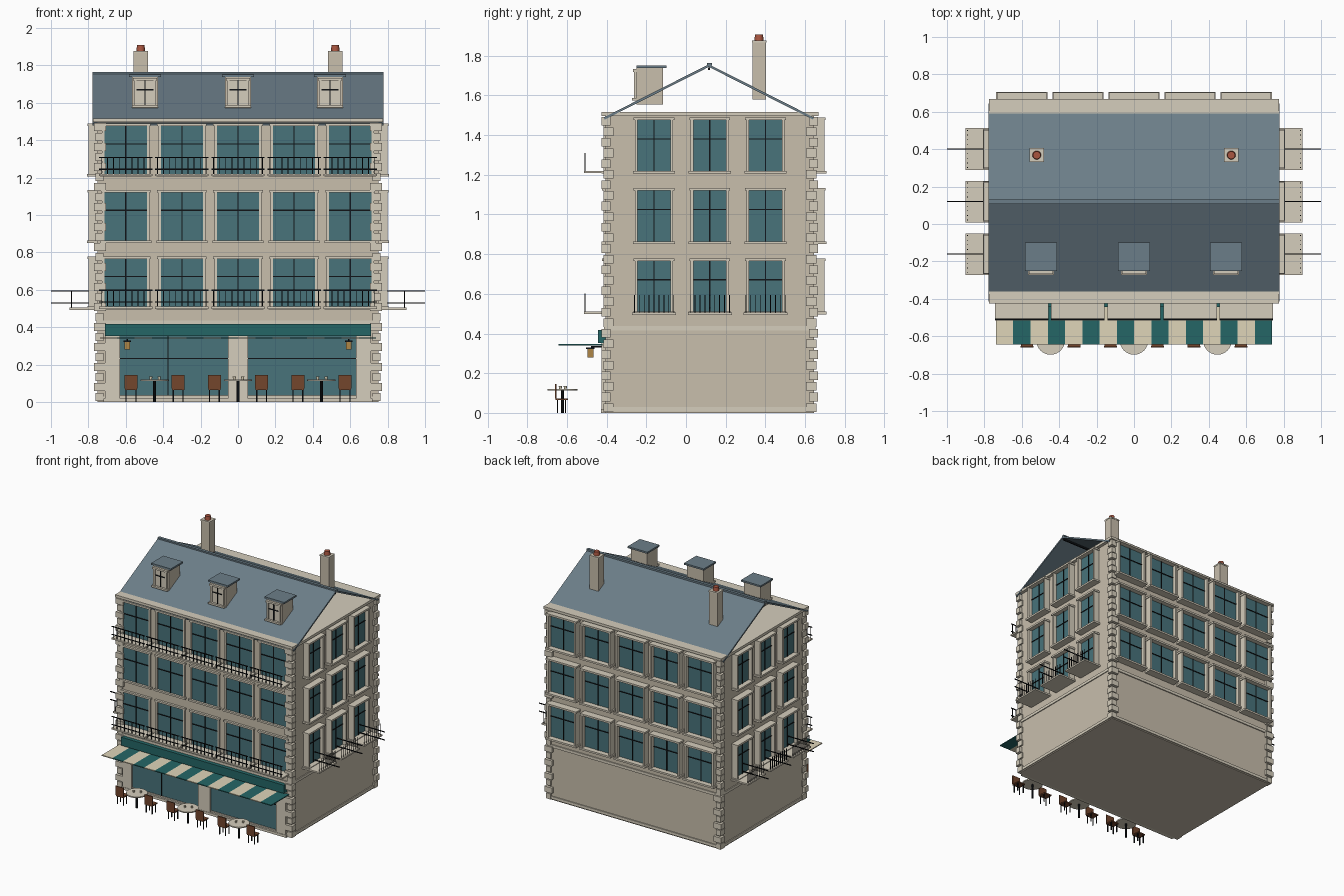
import bpy, bmesh, math
from mathutils import Matrix, Vector

if "Cube" in bpy.data.objects:
    bpy.data.objects.remove(bpy.data.objects["Cube"])

COL = {
    "stone": (0.78, 0.74, 0.67), "trim": (0.83, 0.80, 0.73), "glass": (0.29, 0.45, 0.48),
    "iron": (0.09, 0.10, 0.11), "slate": (0.42, 0.49, 0.53), "green": (0.16, 0.40, 0.40),
    "cream": (0.87, 0.83, 0.72), "wood": (0.45, 0.28, 0.19), "brass": (0.68, 0.52, 0.28),
    "clay": (0.66, 0.34, 0.26),
}
MATS = {}
for k, c in COL.items():
    MATS[k] = bpy.data.materials.new(k)
    MATS[k].diffuse_color = (*[v ** 2.2 for v in c], 1)

parts = {}
ID = Matrix.Identity(4)


def part(name, mat):
    return parts.setdefault(name, (bmesh.new(), mat))[0]


def box(name, mat, x, y, z, M=ID):
    """Box from (min, max) pairs, in the local frame M."""
    c = Vector([(a + b) / 2 for a, b in (x, y, z)])
    s = [b - a for a, b in (x, y, z)] + [1]
    bmesh.ops.create_cube(part(name, mat), size=1,
                          matrix=M @ Matrix.Translation(c) @ Matrix.Diagonal(s))


def rod(name, mat, x, y, z0, z1, r, r2=None, n=20):
    bmesh.ops.create_cone(part(name, mat), cap_ends=True, segments=n, radius1=r,
                          radius2=r if r2 is None else r2, depth=z1 - z0,
                          matrix=Matrix.Translation((x, y, (z0 + z1) / 2)))


# Facade frames: local x runs along the wall, local -y points outwards
CY = 0.12


def face(x, y, deg):
    return Matrix.Translation((x, y, 0)) @ Matrix.Rotation(math.radians(deg), 4, 'Z')


FRONT, BACK = face(0, -0.405, 0), face(0, 0.645, 180)
RIGHT, LEFT = face(0.75, CY, 90), face(-0.75, CY, -90)


def window(M, u, z, w, h, d, pre=""):
    """Glazed opening with surround, sill, lintel and bars; d is the surround depth."""
    a, b, t = u - w / 2, u + w / 2, 0.014
    g = d * 0.4
    box(pre + "window_glass", "glass" if not pre else "trim", (a, b), (-g, 0.01), (z, z + h), M)
    for p, q in ((a - t, a), (b, b + t)):
        box(pre + "window_jamb", "trim", (p, q), (-d, 0.01), (z, z + h), M)
    box(pre + "window_lintel", "trim", (a - t - .006, b + t + .006), (-d - .006, .01), (z + h, z + h + t), M)
    box(pre + "window_sill", "trim", (a - t - .01, b + t + .01), (-d - .01, .01), (z - t, z), M)
    box(pre + "window_bars", "iron", (u - .003, u + .003), (-g - .005, 0), (z, z + h), M)
    zb = z + h * 0.63
    box(pre + "window_bars", "iron", (a, b), (-g - .005, 0), (zb - .003, zb + .003), M)


def balcony(M, u, z, w, out, turned=False):
    """Slab with rails; the side balconies carry rails turned square to the wall."""
    a, b = u - w / 2, u + w / 2
    box("balcony_slab", "trim", (a, b), (-out, 0.01), (z - .012, z), M)
    y = -out + .006 if not turned else -0.14
    for zr in (z + .025, z + .088):
        if turned:
            box("balcony_rail", "iron", (u - .003, u + .003), (y - .11, y + .11), (zr - .003, zr + .003), M)
        else:
            box("balcony_rail", "iron", (a, b), (y - .003, y + .003), (zr - .003, zr + .003), M)
    for i in range(9):
        p = a + .012 + (w - .024) * i / 8
        box("balcony_baluster", "iron", (p - .002, p + .002), (y - .002, y + .002), (z, z + .088), M)


# Main block, plinth, floor band and cornice
box("main_block", "stone", (-.75, .75), (-.405, .645), (0, 1.5))
box("plinth", "trim", (-.757, .757), (-.413, .653), (.008, .03))
box("floor_band", "trim", (-.757, .757), (-.413, .653), (.415, .437))
box("cornice", "trim", (-.775, .775), (-.425, .668), (1.497, 1.517))

# Quoins up the four corners, long and short in turn
N = 28
for i in range(N):
    z0 = 1.497 * i / N
    lx, ly, o = (.06, .045, .02) if i % 2 else (.045, .06, .012)
    for sx in (-1, 1):
        for sy in (-1, 1):
            xs = sorted((sx * (.75 + o), sx * (.75 - lx + .015)))
            ys = sorted((CY + sy * (.525 + o), CY + sy * (.525 - ly + .02)))
            box("quoin", "trim", xs, ys, (z0 + .005, z0 + 1.497 / N - .005))

# Windows on three upper floors, all sides
for k in range(3):
    z = 0.51 + 0.355 * k
    for i in range(-2, 3):
        window(FRONT, i * .3, z, .225, .255, .012)
        window(BACK, i * .3, z, .225, .255, .052)
        if k != 1:
            balcony(FRONT, i * .3, z, .285, .11)
    for i in range(-1, 2):
        for M in (RIGHT, LEFT):
            window(M, i * .281, z, .165, .255, .048)
            if k == 0:
                balcony(M, i * .281, z - .005, .222, .15, True)

# Thin roof slopes, open at the gables, and the ridge
run, rise = .53, .268
ang, ln = math.atan2(rise, run), math.hypot(run, rise)
for s, nm in ((1, "front_roof_slope"), (-1, "back_roof_slope")):
    M = Matrix.Translation((0, CY - .005, 1.757)) @ Matrix.Rotation(s * ang, 4, 'X')
    box(nm, "slate", (-.777, .777), (-ln, 0) if s > 0 else (0, ln), (-.012, 0), M)
box("ridge_cap", "slate", (-.777, .777), (CY - .013, CY + .01), (1.75, 1.764))
box("ridge_beam", "iron", (-.77, .77), (CY - .01, CY), (1.728, 1.742))

# Dormers
for x in (-.497, 0, .492):
    box("dormer_body", "stone", (x - .07, x + .07), (-.25, -.115), (1.555, 1.737))
    box("dormer_roof", "slate", (x - .086, x + .086), (-.25, -.098), (1.737, 1.75))
    window(face(x, -.25, 0), 0, 1.588, .09, .13, .012, "dormer_")

# Chimneys with pots
for x in (-.52, .52):
    box("chimney", "stone", (x - .038, x + .038), (.335, .402), (1.58, 1.87))
    box("chimney_cap", "trim", (x - .04, x + .04), (.332, .405), (1.868, 1.878))
    rod("chimney_pot", "clay", x, .368, 1.87, 1.908, .024, .02)

# Shop front: panes, piers, sign board
for s in (-1, 1):
    box("shop_window", "glass", sorted((s * .053, s * .63)), (-.415, -.39), (.035, .352))
    box("shop_pier", "trim", sorted((s * .63, s * .71)), (-.425, -.39), (.02, .352))
    box("shop_bars", "iron", sorted((s * .053, s * .63)), (-.42, -.40), (.229, .235))
    # Wall lanterns
    x = s * .592
    box("lantern", "brass", (x - .015, x + .015), (-.497, -.467), (.28, .322))
    box("lantern_cap", "iron", (x - .021, x + .021), (-.503, -.461), (.322, .33))
    box("lantern_bracket", "iron", (x - .004, x + .004), (-.48, -.41), (.33, .336))
box("shop_bars", "iron", (-.378, -.372), (-.42, -.40), (.035, .352))
box("centre_pier", "trim", (-.053, .053), (-.425, -.39), (.02, .352))
box("door_step", "trim", (-.72, .72), (-.428, -.40), (0, .02))
box("sign_board", "green", (-.71, .71), (-.443, -.40), (.353, .418))

# Flat striped awning
for i in range(16):
    x = -.738 + i * .0923
    box("awning_%s_stripe" % ("green" if i % 2 else "cream"), "green" if i % 2 else "cream",
        (x, x + .0923), (-.643, -.42), (.339, .346))

# Cafe tables, cups and chairs
for tx in (-.446, 0, .446):
    ty = -.623
    rod("table_top", "trim", tx, ty, .112, .121, .076, n=32)
    rod("table_leg", "iron", tx, ty, 0, .112, .008, n=12)
    for dx, dy in ((.025, .015), (-.02, -.01)):
        rod("cup", "cream", tx + dx, ty + dy, .121, .136, .006, .009, n=12)
    for cx in (tx - .126, tx + .126):
        box("chair_seat", "wood", (cx - .033, cx + .033), (-.658, -.595), (.064, .073))
        box("chair_back", "wood", (cx - .035, cx + .035), (-.66, -.653), (.073, .145))
        for dx in (-.026, .026):
            for y in (-.648, -.608):
                box("chair_leg", "iron", (cx + dx - .003, cx + dx + .003), (y - .003, y + .003), (0, .064))

# Turn every part into an object
ROUND = {"table_top", "table_leg", "cup", "chimney_pot"}
for name, (bm, mat) in parts.items():
    me = bpy.data.meshes.new(name)
    bm.to_mesh(me)
    bm.free()
    me.materials.append(MATS[mat])
    ob = bpy.data.objects.new(name, me)
    bpy.context.collection.objects.link(ob)
    if name in ROUND:
        bpy.ops.object.select_all(action='DESELECT')
        ob.select_set(True)
        bpy.context.view_layer.objects.active = ob
        bpy.ops.object.shade_smooth_by_angle()

for m in bpy.data.materials:
    if m.users and not m.is_grease_pencil:
        m.use_nodes = True
        m.node_tree.nodes["Principled BSDF"].inputs["Base Color"].default_value = m.diffuse_color
